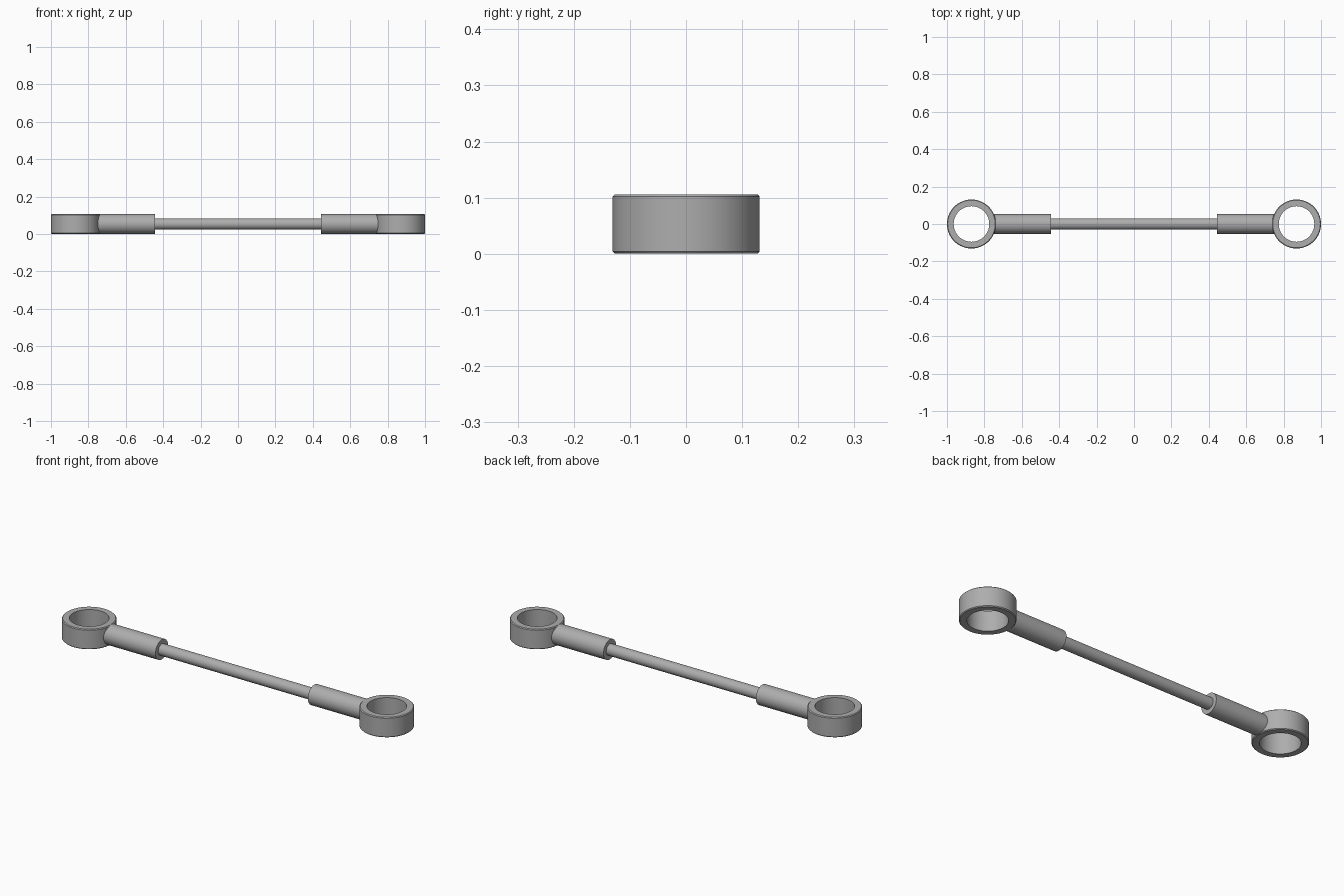
import bpy, bmesh, math
from mathutils import Matrix

if "Cube" in bpy.data.objects:
    bpy.data.objects.remove(bpy.data.objects["Cube"])

MID_Z = 0.053
grey = bpy.data.materials.new("steel_grey")
grey.diffuse_color = (0.42, 0.42, 0.42, 1)
grey.use_nodes = True
grey.node_tree.nodes["Principled BSDF"].inputs["Base Color"].default_value = grey.diffuse_color


def lathe(name, profile, matrix, closed, steps=64):
    """Revolve an (r, z) profile about z, then place it with matrix."""
    bm = bmesh.new()
    vs = [bm.verts.new((r, 0, z)) for r, z in profile]
    pairs = list(zip(vs, vs[1:]))
    if closed:
        pairs.append((vs[-1], vs[0]))
    edges = [bm.edges.new(p) for p in pairs]
    bmesh.ops.spin(bm, geom=vs + edges, axis=(0, 0, 1), cent=(0, 0, 0),
                   angle=2 * math.pi, steps=steps)
    bmesh.ops.remove_doubles(bm, verts=bm.verts, dist=1e-5)
    bmesh.ops.recalc_face_normals(bm, faces=bm.faces)
    bm.transform(matrix)
    mesh = bpy.data.meshes.new(name)
    bm.to_mesh(mesh)
    bm.free()
    mesh.materials.append(grey)
    ob = bpy.data.objects.new(name, mesh)
    bpy.context.collection.objects.link(ob)
    bpy.ops.object.select_all(action='DESELECT')
    ob.select_set(True)
    bpy.context.view_layer.objects.active = ob
    bpy.ops.object.shade_smooth_by_angle(angle=math.radians(30))
    return ob


def along_x(x):
    return Matrix.Translation((x, 0, MID_Z)) @ Matrix.Rotation(math.pi / 2, 4, 'Y')


# thin centre rod
lathe("centre_rod", [(0, -0.46), (0.03, -0.46), (0.03, 0.46), (0, 0.46)],
      along_x(0), False)

for side, label in ((-1, "left"), (1, "right")):
    # eye ring with slightly chamfered outer edges
    R, r, h, c = 0.131, 0.095, 0.053, 0.004
    lathe(label + "_eye_ring",
          [(r, -h), (R - c, -h), (R, -h + c), (R, h - c), (R - c, h), (r, h)],
          Matrix.Translation((side * 0.869, 0, MID_Z)), True)
    # thicker sleeve between the rod and the ring
    lathe(label + "_sleeve",
          [(0, -0.1575), (0.0525, -0.1575), (0.0525, 0.1575), (0, 0.1575)],
          along_x(side * 0.6025), False)
